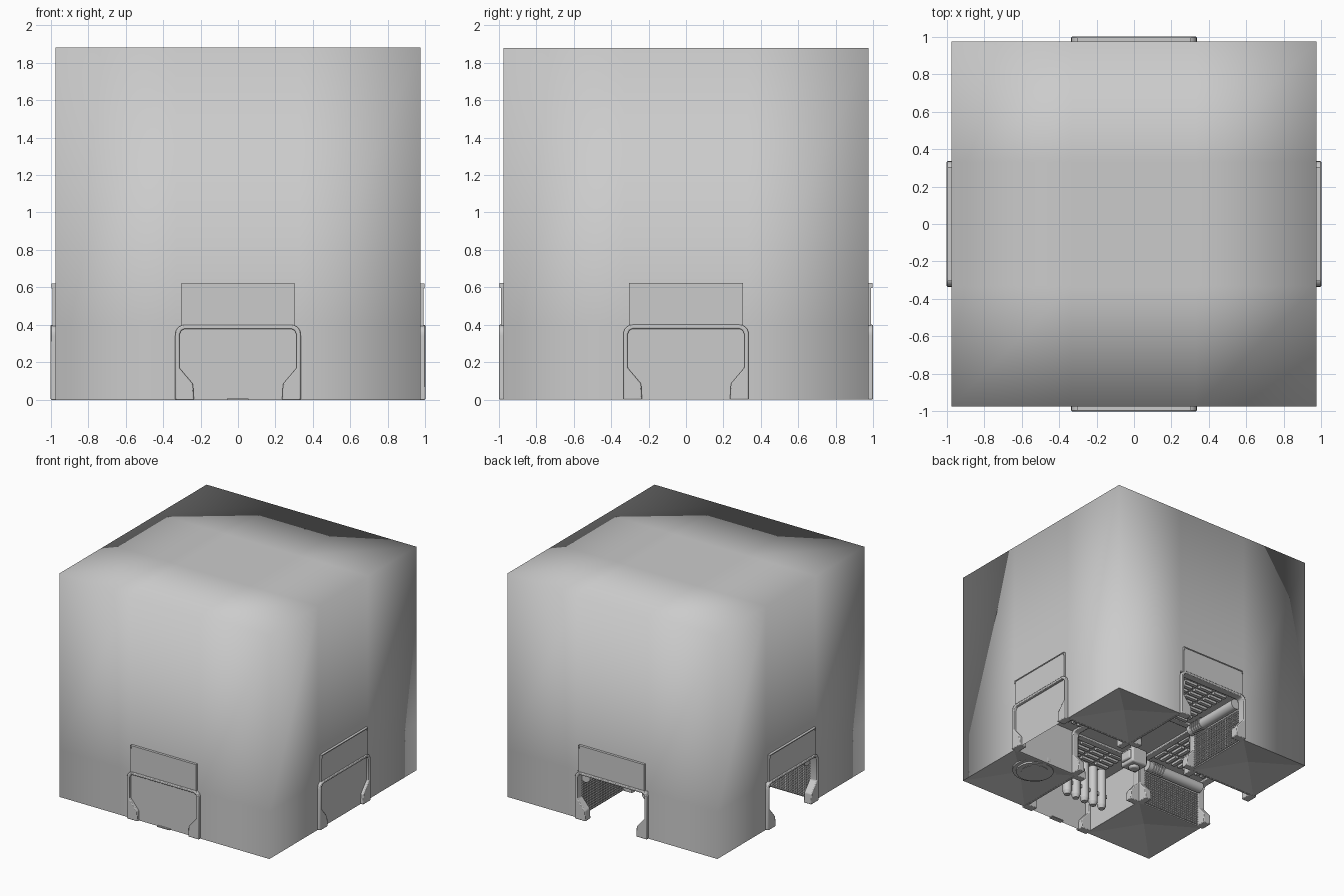
import bpy, bmesh, math
from mathutils import Matrix, Vector

if "Cube" in bpy.data.objects:
    bpy.data.objects.remove(bpy.data.objects["Cube"])

H, W, TOP, DOOR = 0.975, 0.33, 1.88, 0.395


def finish(bm, name, k=0, angle=35, bevel=0.0):
    # k quarter turns: 0 front, 1 right, 2 back, 3 left
    bmesh.ops.transform(bm, matrix=Matrix.Rotation(k * math.pi / 2, 4, 'Z'), verts=bm.verts)
    me = bpy.data.meshes.new(name)
    bm.to_mesh(me)
    bm.free()
    ob = bpy.data.objects.new(name, me)
    bpy.context.collection.objects.link(ob)
    if bevel:
        m = ob.modifiers.new("edge_bevel", 'BEVEL')
        m.width, m.segments, m.limit_method = bevel, 2, 'ANGLE'
    bpy.ops.object.select_all(action='DESELECT')
    ob.select_set(True)
    bpy.context.view_layer.objects.active = ob
    if angle:
        bpy.ops.object.shade_smooth_by_angle(angle=math.radians(angle))
    return ob


def add_box(bm, lo, hi):
    lo, hi = Vector(lo), Vector(hi)
    mat = Matrix.Translation((lo + hi) / 2) @ Matrix.Diagonal((*(hi - lo), 1))
    bmesh.ops.create_cube(bm, size=1, matrix=mat)


def add_cyl(bm, c, r, depth, axis='Z', seg=16, r2=None):
    rot = Matrix.Rotation(math.pi / 2, 4, 'X') if axis == 'Y' else Matrix()
    bmesh.ops.create_cone(bm, cap_ends=True, segments=seg, radius1=r,
                          radius2=r if r2 is None else r2, depth=depth,
                          matrix=Matrix.Translation(c) @ rot)


def add_prism(bm, pts, y0, y1):
    f = bm.faces.new([bm.verts.new((x, y0, z)) for x, z in pts])
    ext = bmesh.ops.extrude_face_region(bm, geom=[f])
    vs = [g for g in ext['geom'] if isinstance(g, bmesh.types.BMVert)]
    bmesh.ops.translate(bm, verts=vs, vec=(0, y1 - y0, 0))
    bmesh.ops.recalc_face_normals(bm, faces=bm.faces)


# Outer shell: softly shaded cube, with doorways cut in the back and left
bm = bmesh.new()
cuts, levels = [-H, -W, W, H], [0, DOOR, TOP]
for k in range(4):
    rot = Matrix.Rotation(k * math.pi / 2, 3, 'Z')
    for i in range(3):
        for j in range(2):
            if k >= 2 and i == 1 and j == 0:
                continue
            x0, x1, z0, z1 = cuts[i], cuts[i + 1], levels[j], levels[j + 1]
            bm.faces.new([bm.verts.new(rot @ Vector((x, -H, z)))
                          for x, z in ((x0, z0), (x1, z0), (x1, z1), (x0, z1))])
for i in range(3):
    for j in range(3):
        bm.faces.new([bm.verts.new((cuts[i + a], cuts[j + b], TOP))
                      for a, b in ((0, 0), (1, 0), (1, 1), (0, 1))])
bmesh.ops.remove_doubles(bm, verts=bm.verts, dist=1e-4)
shell = finish(bm, "outer_shell", angle=0)
for p in shell.data.polygons:
    p.use_smooth = True

# Door frame outline: thin rounded arch with feet that widen inward
half = [(.235, 0), (.335, 0), (.335, .34)]
half += [(.285 + .05 * math.cos(a), .35 + .05 * math.sin(a))
         for a in (math.radians(d) for d in (10, 30, 50, 70, 90))]
inner = [(.285, .378), (.302, .371), (.312, .35), (.312, .17), (.24, .085)]
mirror = lambda pts: [(-x, z) for x, z in pts]
frame = half + mirror(half[::-1]) + mirror(inner[::-1]) + inner

for k, side in enumerate(("front", "right", "back", "left")):
    bm = bmesh.new()
    add_prism(bm, frame, -1.0, -.93)
    finish(bm, side + "_door_frame", k, bevel=.006)
    bm = bmesh.new()
    add_prism(bm, frame, -.38, -.32)
    finish(bm, side + "_inner_frame", k, bevel=.006)

    # Plate over the door with a thin top lip and small end hooks
    bm = bmesh.new()
    add_box(bm, (-.305, -.99, .39), (.305, -.96, .617))
    add_box(bm, (-.305, -.996, .614), (.305, -.96, .622))
    for s in (-.305, .299):
        add_box(bm, (s, -.996, .595), (s + .006, -.96, .618))
    finish(bm, side + "_header_plate", k)

    # Corridor arm: side walls and ceiling
    bm = bmesh.new()
    for s in (-1, 1):
        add_box(bm, (s * W - .008, -.965, 0), (s * W + .008, -W, DOOR))
    add_box(bm, (-W, -.965, DOOR), (W, -W, DOOR + .015))
    finish(bm, side + "_corridor_walls", k)

    # Ceiling slats in three rows
    bm = bmesh.new()
    for cx in (-.15, 0, .15):
        for n in range(9):
            y = -.9 + n * .06
            add_box(bm, (cx - .06, y, .375), (cx + .06, y + .03, .396))
    finish(bm, side + "_ceiling_slats", k)

    # Open arms carry grating on both walls and a rounded duct above it
    if k >= 2:
        bm = bmesh.new()
        for s in (-1, 1):
            x = s * .318
            for n in range(28):
                y = -.94 + n * .021
                add_box(bm, (x - .004, y, .01), (x + .004, y + .007, .29))
            for n in range(14):
                z = .01 + n * .021
                add_box(bm, (x - .006, -.94, z), (x + .006, -.37, z + .007))
        finish(bm, side + "_wall_grating", k)
        bm = bmesh.new()
        for s in (-1, 1):
            add_cyl(bm, (s * .285, -.65, .335), .045, .56, 'Y')
            for n in range(5):
                add_cyl(bm, (s * .285, -.42 - n * .025, .335), .053, .012, 'Y')
        finish(bm, side + "_wall_ducts", k)

    # Corner floor: square recessed to a shallow point
    bm = bmesh.new()
    ring = [bm.verts.new(c) for c in ((W, -H, 0), (H, -H, 0), (H, -W, 0), (W, -W, 0))]
    tip = bm.verts.new((.65, -.65, .06))
    for n in range(4):
        bm.faces.new((ring[(n + 1) % 4], ring[n], tip))
    finish(bm, side + "_corner_floor", k, angle=0)

# Central ceiling with hanging unit
bm = bmesh.new()
add_box(bm, (-W, -W, DOOR), (W, W, DOOR + .015))
finish(bm, "central_ceiling")
bm = bmesh.new()
add_cyl(bm, (0, 0, .29), .03, .22)
add_box(bm, (-.075, -.075, .06), (.075, .075, .2))
add_box(bm, (-.095, -.055, .09), (.095, .055, .17))
add_cyl(bm, (0, 0, .05), .045, .03)
finish(bm, "hanging_unit", bevel=.012)

# Row of upright tanks inside the front arm
bm = bmesh.new()
for n in range(5):
    x = -.18 + n * .09
    add_cyl(bm, (x, -.62, .2), .037, .32)
    add_cyl(bm, (x, -.62, .025), .025, .03, r2=.037)
add_box(bm, (-.23, -.66, .12), (.23, -.61, .15))
finish(bm, "upright_tanks")
bm = bmesh.new()
add_box(bm, (-.06, -.99, 0), (.055, -.95, .008))
finish(bm, "front_sill_tab")

# Round hatch under the front right corner
bm = bmesh.new()
add_cyl(bm, (.62, -.50, .035), .18, .035, seg=32)
add_cyl(bm, (.62, -.50, .012), .15, .018, seg=32)
add_cyl(bm, (.62, -.50, .004), .11, .008, seg=32)
finish(bm, "round_hatch")
